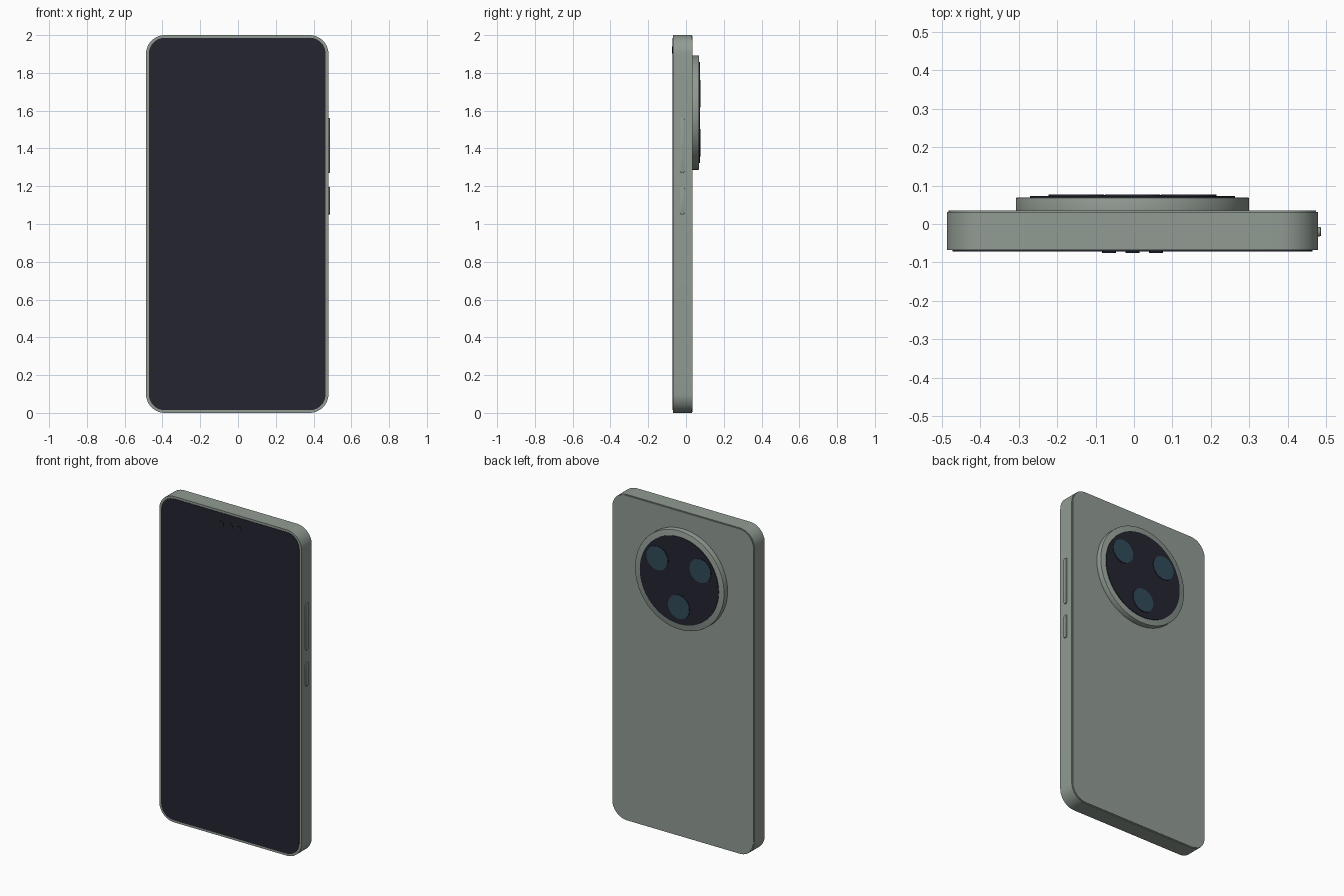
import bpy, bmesh, math

if "Cube" in bpy.data.objects:
    bpy.data.objects.remove(bpy.data.objects["Cube"])

CX = -0.004   # body centre line (the side buttons push it off centre)


def material(name, colour):
    m = bpy.data.materials.new(name)
    m.diffuse_color = (*colour, 1)
    m.use_nodes = True
    m.node_tree.nodes["Principled BSDF"].inputs["Base Color"].default_value = m.diffuse_color
    return m


SAGE = material("sage metal", (0.283, 0.328, 0.291))
BLACK = material("black glass", (0.018, 0.018, 0.030))
BLUE = material("lens blue", (0.030, 0.070, 0.098))


def rounded_outline(w, h, r, steps):
    pts = []
    for k, (sx, sz) in enumerate([(1, 1), (-1, 1), (-1, -1), (1, -1)]):
        for i in range(steps + 1):
            a = math.pi / 2 * (k + i / steps)
            pts.append((sx * (w / 2 - r) + r * math.cos(a),
                        sz * (h / 2 - r) + r * math.sin(a)))
    return pts


def circle_outline(r, n=64):
    return [(r * math.cos(2 * math.pi * i / n), r * math.sin(2 * math.pi * i / n))
            for i in range(n)]


def slab(name, outline, centre, d0, d1, mat, side=False, bevel=0):
    """Extrude an outline along y (or along x when side is True)."""
    a, z = centre
    bm = bmesh.new()
    rings = []
    for d in (d0, d1):
        rings.append([bm.verts.new((d, a + u, z + v) if side else (a + u, d, z + v))
                      for u, v in outline])
    n = len(outline)
    bm.faces.new(rings[0])
    bm.faces.new(rings[1])
    for i in range(n):
        j = (i + 1) % n
        bm.faces.new((rings[0][i], rings[0][j], rings[1][j], rings[1][i]))
    bmesh.ops.recalc_face_normals(bm, faces=bm.faces[:])
    if bevel:
        rim = [e for e in bm.edges if e.verts[0] in rings[1] and e.verts[1] in rings[1]]
        bmesh.ops.bevel(bm, geom=rim, offset=bevel, segments=2, profile=0.5, affect='EDGES')
    me = bpy.data.meshes.new(name)
    bm.to_mesh(me)
    bm.free()
    me.materials.append(mat)
    ob = bpy.data.objects.new(name, me)
    bpy.context.collection.objects.link(ob)
    bpy.ops.object.select_all(action='DESELECT')
    ob.select_set(True)
    bpy.context.view_layer.objects.active = ob
    bpy.ops.object.shade_smooth_by_angle(angle=math.radians(30))
    return ob


# Body frame, stepped back plate and front glass
slab("body_frame", rounded_outline(0.966, 2.0, 0.10, 12), (CX, 1), -0.068, 0.031, SAGE)
slab("back_plate", rounded_outline(0.956, 1.99, 0.095, 12), (CX, 1), 0.029, 0.035, SAGE)
slab("screen", rounded_outline(0.936, 1.972, 0.085, 12), (CX, 1), -0.066, -0.0712, BLACK)

# Front sensors
for i in range(3):
    slab(f"front_sensor_{i + 1}", circle_outline(0.0185, 32),
         (CX - 0.061 + 0.061 * i, 1.92), -0.070, -0.075, BLACK)

# Camera island with glass disc and three lenses
slab("camera_ring", circle_outline(0.303, 96), (CX, 1.59), 0.033, 0.069, SAGE, bevel=0.003)
slab("camera_glass", circle_outline(0.267, 96), (CX, 1.59), 0.066, 0.073, BLACK)
for i, (x, z) in enumerate([(-0.146, 1.69), (0.146, 1.69), (0, 1.43)]):
    slab(f"lens_rim_{i + 1}", circle_outline(0.073), (CX + x, z), 0.072, 0.076, BLACK)
    slab(f"lens_{i + 1}", circle_outline(0.072), (CX + x, z), 0.075, 0.077, BLUE)

# Side buttons
for name, z0, z1 in (("volume_button", 1.27, 1.562), ("power_button", 1.05, 1.197)):
    slab(name, rounded_outline(0.024, z1 - z0, 0.0115, 6), (-0.02, (z0 + z1) / 2),
         0.47, 0.486, SAGE, side=True, bevel=0.002)
